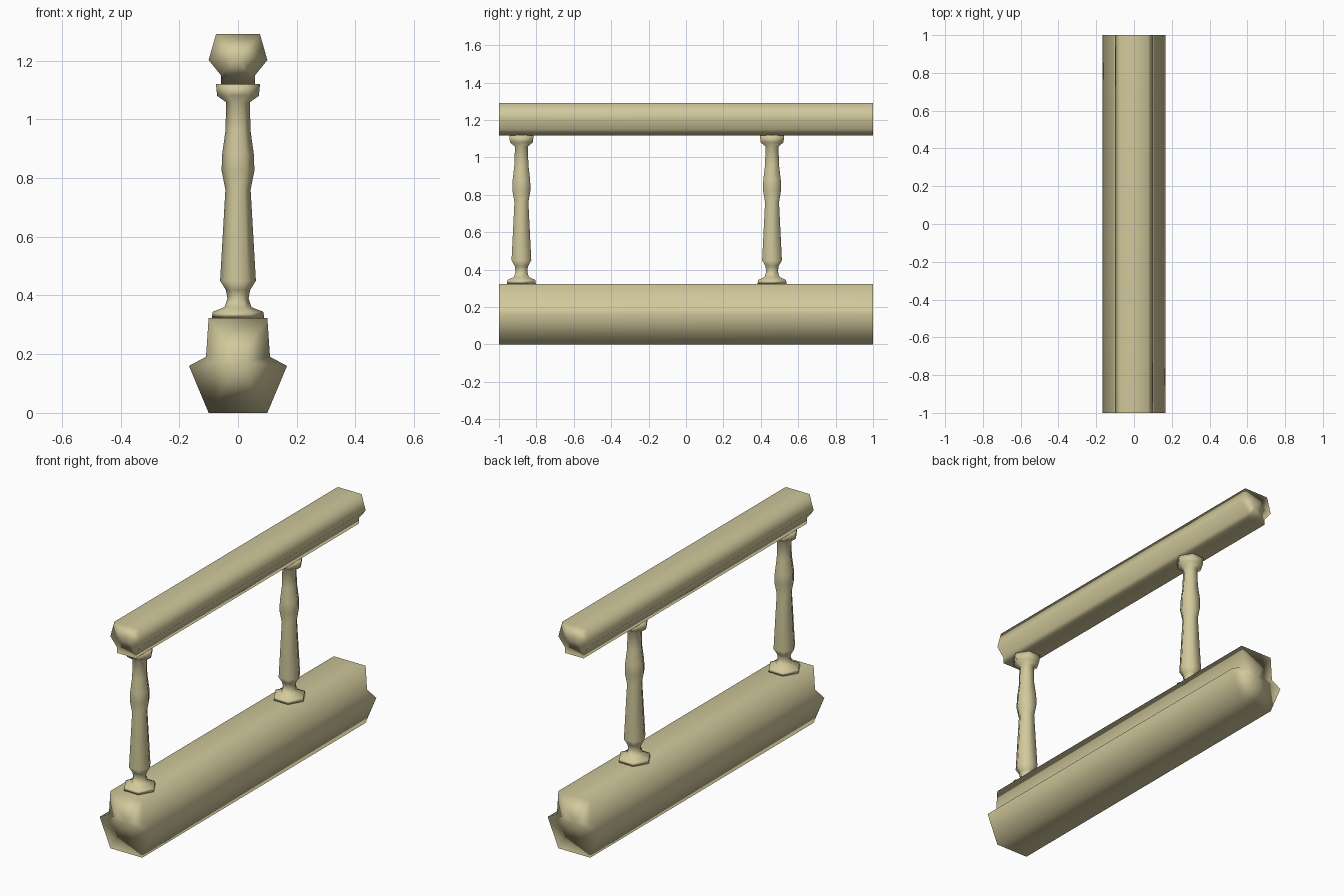
import bpy, bmesh
from math import cos, sin, tau
from mathutils import Vector

cube = bpy.data.objects.get("Cube")
if cube:
    bpy.data.objects.remove(cube, do_unlink=True)

# Single pale stone colour
COLOUR = (0.64, 0.58, 0.33, 1)
stone = bpy.data.materials.new("pale_sandstone")
stone.use_nodes = True
stone.diffuse_color = COLOUR
bsdf = stone.node_tree.nodes["Principled BSDF"]
bsdf.inputs["Base Color"].default_value = COLOUR
bsdf.inputs["Roughness"].default_value = 0.8


def loft(name, rings, centres, location=(0, 0, 0)):
    """Skin closed rings and close both ends with fans around the centres."""
    bm = bmesh.new()
    loops = [[bm.verts.new(p) for p in ring] for ring in rings]
    n = len(loops[0])
    for a, b in zip(loops, loops[1:]):
        for i in range(n):
            j = (i + 1) % n
            bm.faces.new((a[i], a[j], b[j], b[i]))
    for loop, centre in zip((loops[0], loops[-1]), centres):
        hub = bm.verts.new(centre)
        for i in range(n):
            bm.faces.new((hub, loop[i], loop[(i + 1) % n]))
    bmesh.ops.recalc_face_normals(bm, faces=bm.faces[:])
    for face in bm.faces:
        face.smooth = True
    mesh = bpy.data.meshes.new(name)
    bm.to_mesh(mesh)
    bm.free()
    mesh.materials.append(stone)
    obj = bpy.data.objects.new(name, mesh)
    obj.location = location
    bpy.context.collection.objects.link(obj)
    # Large faces dominate the smooth shading
    weighted = obj.modifiers.new("area_shading", 'WEIGHTED_NORMAL')
    weighted.mode = 'FACE_AREA'
    weighted.weight = 50
    return obj


def beam(name, half_profile, hub_z):
    """Extrude a mirrored x-z profile along the whole length."""
    outline = half_profile + [(-x, z) for x, z in reversed(half_profile)]
    rings = [[Vector((x, y, z)) for x, z in outline] for y in (-1, 1)]
    loft(name, rings, [(0, -1, hub_z), (0, 1, hub_z)])


def baluster(name, profile, y):
    """Six-sided turned post."""
    rings = [[Vector((r * cos(i * tau / 6), r * sin(i * tau / 6), z))
              for i in range(6)] for r, z in profile]
    loft(name, rings, [(0, 0, profile[0][1]), (0, 0, profile[-1][1])], (0, y, 0))


# Heavy plinth and handrail
beam("plinth", [(0.10, 0), (0.167, 0.16), (0.109, 0.191), (0.10, 0.324)], 0.17)
beam("handrail", [(0.058, 1.118), (0.058, 1.15), (0.10, 1.202), (0.075, 1.29)], 1.21)

# Turned balusters
POST = [(0.089, 0.322), (0.087, 0.344), (0.046, 0.36), (0.036, 0.39),
        (0.041, 0.418), (0.061, 0.45), (0.043, 0.76), (0.056, 0.825),
        (0.054, 0.88), (0.043, 0.96), (0.040, 1.058), (0.071, 1.08),
        (0.075, 1.12)]
for label, y in (("front", -0.88), ("back", 0.46)):
    baluster(label + "_baluster", POST, y)
